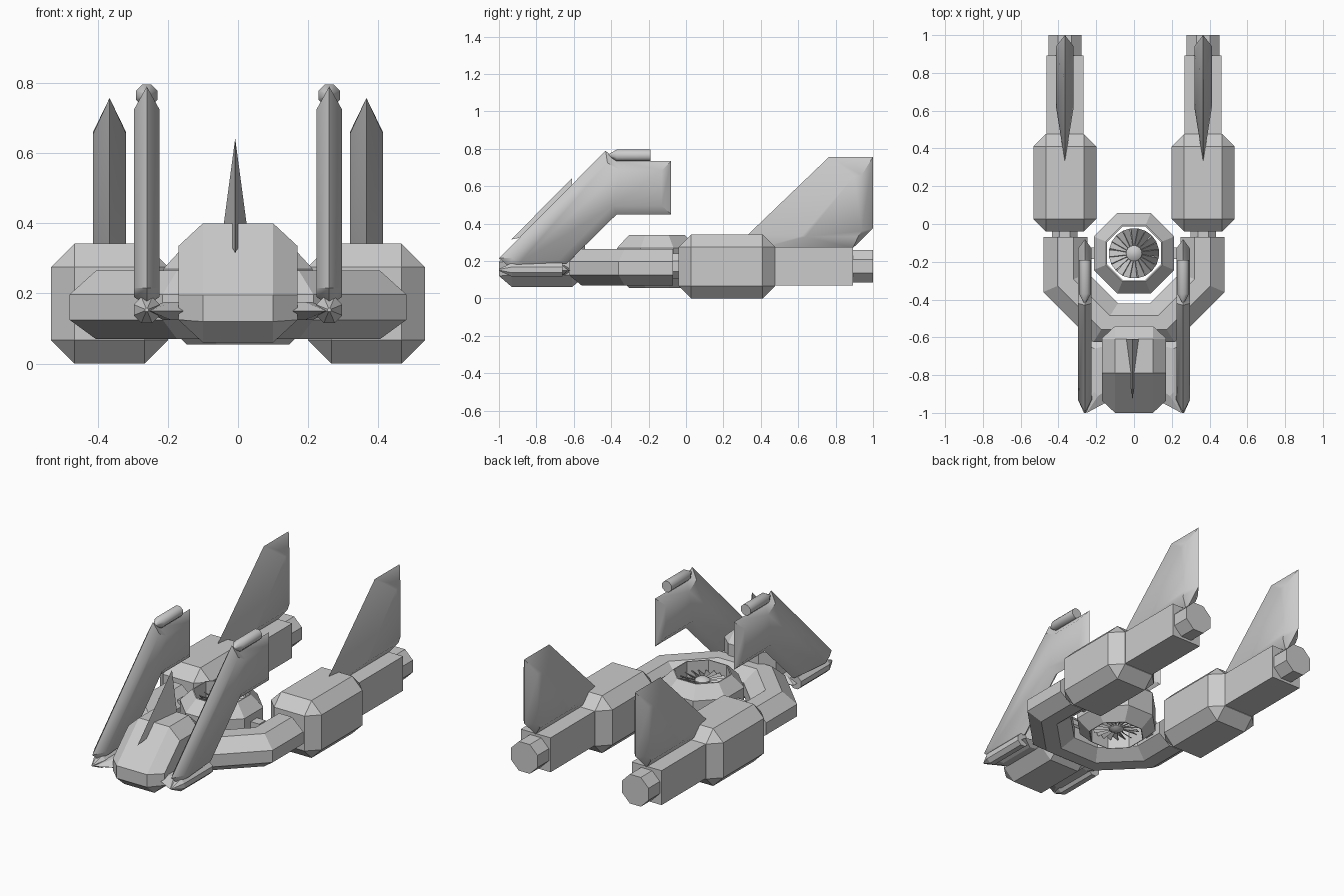
import bpy, bmesh, math
from mathutils import Vector

if "Cube" in bpy.data.objects:
    bpy.data.objects.remove(bpy.data.objects["Cube"])

SIDES = ((-1, "left"), (1, "right"))


def make(name, verts, faces, smooth=None):
    me = bpy.data.meshes.new(name)
    me.from_pydata([tuple(v) for v in verts], [], faces)
    bm = bmesh.new()
    bm.from_mesh(me)
    bmesh.ops.recalc_face_normals(bm, faces=bm.faces)
    bm.to_mesh(me)
    bm.free()
    ob = bpy.data.objects.new(name, me)
    bpy.context.collection.objects.link(ob)
    if smooth:
        bpy.ops.object.select_all(action='DESELECT')
        ob.select_set(True)
        bpy.context.view_layer.objects.active = ob
        bpy.ops.object.shade_smooth_by_angle(angle=math.radians(smooth))
    return ob


def loft(name, rings, cap=True, closed=False, smooth=None):
    """Skin a list of equal-length vertex rings."""
    n, m = len(rings[0]), len(rings)
    verts = [v for r in rings for v in r]
    faces = []
    for i in range(m if closed else m - 1):
        a, b = i * n, (i + 1) % m * n
        faces += [(a + j, a + (j + 1) % n, b + (j + 1) % n, b + j) for j in range(n)]
    if cap and not closed:
        faces += [tuple(range(n)), tuple(range((m - 1) * n, m * n))]
    return make(name, verts, faces, smooth)


def spin(name, profile, x, z, n=8, smooth=None):
    """Round part along y; profile holds (y, distance to flat)."""
    k = 1 / math.cos(math.pi / n)
    ang = [math.tau * (i + .5) / n for i in range(n)]
    return loft(name, [[(x + r * k * math.cos(a), y, z + r * k * math.sin(a)) for a in ang]
                       for y, r in profile], smooth=smooth)


def box(name, lo, hi, bevel=0):
    lo, hi = Vector(lo), Vector(hi)
    bm = bmesh.new()
    bmesh.ops.create_cube(bm, size=1)
    for v in bm.verts:
        v.co = (lo + hi) / 2 + Vector(a * b for a, b in zip(v.co, hi - lo))
    if bevel:
        bmesh.ops.bevel(bm, geom=bm.edges[:], offset=bevel, segments=1, affect='EDGES')
    me = bpy.data.meshes.new(name)
    bm.to_mesh(me)
    bm.free()
    ob = bpy.data.objects.new(name, me)
    bpy.context.collection.objects.link(ob)


def blade(name, outer, inner, half, place, smooth=None):
    """Plate with knife edges: outer outline is thin, inner outline is thick."""
    return loft(name, [[place(a, b, t) for a, b in pts]
                       for pts, t in ((inner, -half), (outer, 0), (inner, half))], smooth=smooth)


# rear engines, booms, nozzles and tail fins
for s, side in SIDES:
    x = .366 * s
    box(side + "_engine", (x - .167, -.04, 0), (x + .167, .477, .342), .067)
    box(side + "_boom", (x - .098, .46, .07), (x + .098, .893, .275))
    spin(side + "_nozzle", [(.88, .087), (1, .087)], x, .172)
    spin(side + "_engine_coupling", [(-.09, .068), (-.02, .068)], x, .172)
    blade(side + "_tail_fin",
          [(.33, .34), (.765, .757), (1, .757), (1, .375), (.893, .27), (.40, .27)],
          [(.62, .335), (.90, .655), (.94, .66), (.94, .36), (.92, .33), (.64, .33)],
          .047, lambda a, b, t: (x + t, a, b), 40)

# U-shaped main frame with an octagonal section
inner = [(.245, -.07), (.245, -.26), (.085, -.42)]
outer = [(.48, -.07), (.48, -.36), (.215, -.625)]
path = list(zip(inner, outer))
path += [((-a[0], a[1]), (-b[0], b[1])) for a, b in reversed(path)]
section = [(0, .125), (0, .197), (.32, .265), (.68, .265),
           (1, .197), (1, .125), (.68, .07), (.32, .07)]
loft("main_frame", [[(a[0] + (b[0] - a[0]) * t, a[1] + (b[1] - a[1]) * t, z)
                     for t, z in section] for a, b in path])

# cockpit: chamfered block with sloped windscreen
mid = [(-1, .12), (-1, .195), (-.79, .40), (-.61, .40),
       (-.54, .335), (-.54, .12), (-.61, .06), (-.93, .06)]
edge = [(-.935, .125), (-.935, .195), (-.79, .335), (-.61, .335),
        (-.605, .33), (-.605, .13), (-.61, .125), (-.93, .125)]
loft("cockpit", [[(x, y, z) for y, z in p]
                 for x, p in ((-.17, edge), (-.10, mid), (.10, mid), (.17, edge))])

# dorsal spike
make("dorsal_spike", [(-.008, -.935, .315), (-.008, -.61, .642),
                      (-.043, -.61, .38), (.027, -.61, .38)],
     [(0, 1, 2), (0, 3, 1), (1, 3, 2), (0, 2, 3)])

# front swept wings with guns and stubs
for s, side in SIDES:
    x = .26 * s
    blade(side + "_front_wing",
          [(-1, .215), (-.43, .79), (-.37, .735), (-.08, .735),
           (-.08, .45), (-.37, .45), (-.64, .185), (-.94, .165)],
          [(-.93, .215), (-.42, .725), (-.35, .685), (-.13, .685),
           (-.13, .495), (-.39, .495), (-.68, .205), (-.89, .19)],
          .036, lambda a, b, t: (x + t, a, b), 40)
    spin(side + "_wingtip_gun", [(-.415, .006), (-.37, .031), (-.19, .031)], x, .765, 8, 50)
    spin(side + "_lower_gun", [(-1, .005), (-.93, .037), (-.66, .037)], x, .153)
    blade(side + "_wing_stub",
          [(.12, -.93), (.25, -1), (.27, -.94), (.27, -.63), (.12, -.60)],
          [(.13, -.87), (.19, -.91), (.21, -.89), (.21, -.66), (.13, -.64)],
          .026, lambda a, b, t: (a * s, b, .15 + t))

# lift fan housing: chamfered eight-sided ring
CY = -.155
k = 1 / math.cos(math.pi / 8)
ring_profile = [(.143, .055), (.147, .055), (.213, .125), (.213, .27), (.149, .34), (.143, .34)]
loft("fan_housing", [[(r * k * math.cos(a), CY + r * k * math.sin(a), z) for r, z in ring_profile]
                     for a in [math.tau * (i + .5) / 8 for i in range(8)]], closed=True)
for s, side in SIDES:
    box(side + "_fan_mount", (.235 * s - .035, CY - .03, .14), (.235 * s + .035, CY + .03, .23))

# hub and two rows of twisted blades
n = 16
loft("fan_hub", [[(r * math.cos(math.tau * i / n), CY + r * math.sin(math.tau * i / n), z)
                  for i in range(n)]
                 for r, z in ((.02, .08), (.042, .095), (.042, .295), (.02, .31))], smooth=40)
for zc, label in ((.275, "upper"), (.115, "lower")):
    verts, faces = [], []
    for i in range(20):
        a = math.tau * i / 20
        for r, da, dz in ((.04, -.2, -.016), (.133, -.14, -.016),
                          (.133, .14, .016), (.04, .2, .016)):
            verts.append((r * math.cos(a + da), CY + r * math.sin(a + da), zc + dz))
        faces.append(tuple(range(4 * i, 4 * i + 4)))
    blades = make(label + "_fan_blades", verts, faces)
    mod = blades.modifiers.new("thickness", 'SOLIDIFY')
    mod.thickness = .004
